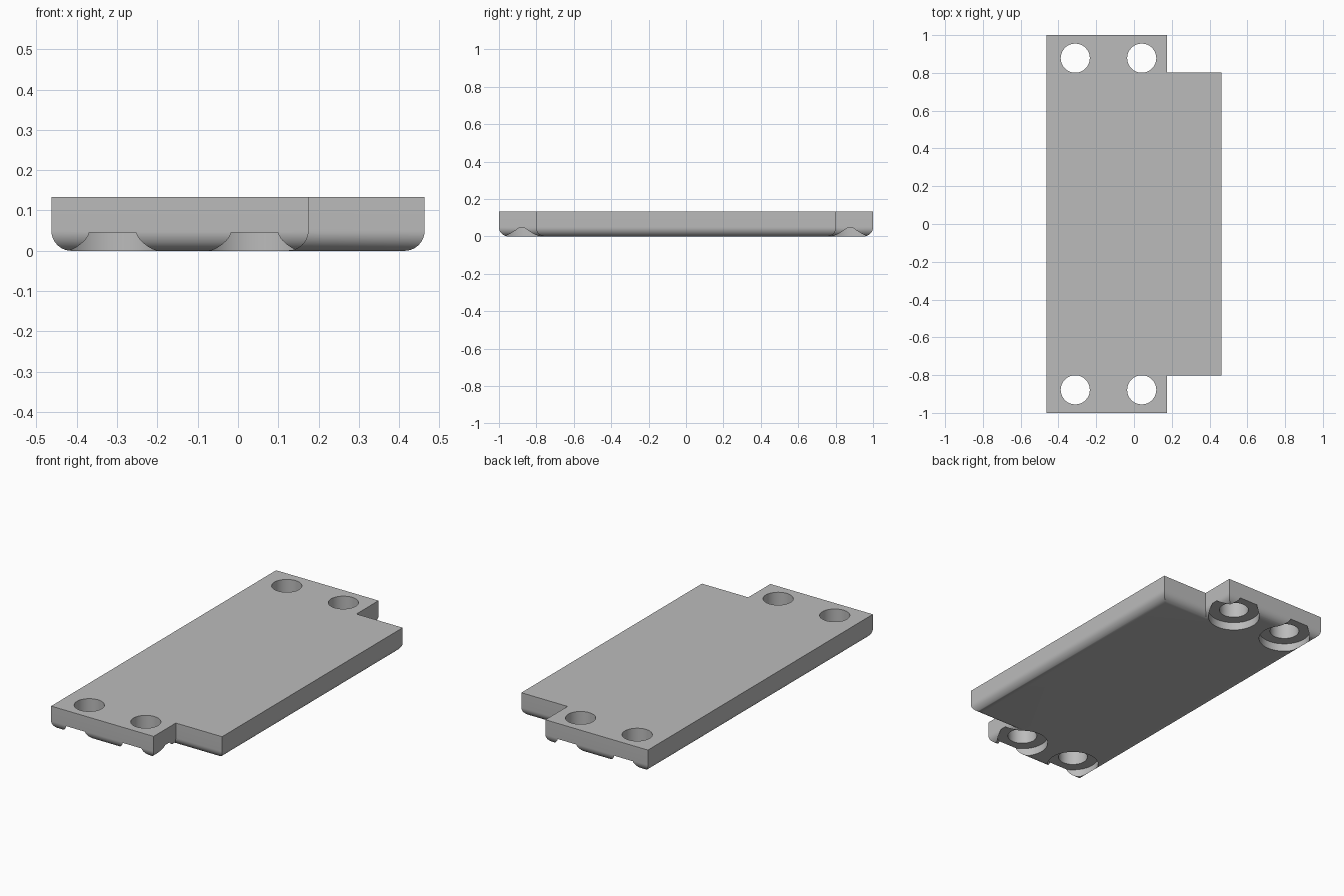
import bpy, bmesh, math

if "Cube" in bpy.data.objects:
    bpy.data.objects.remove(bpy.data.objects["Cube"])

HX, TOP, FILLET = 0.463, 0.133, 0.05
TAB_X, SHOULDER_Y = 0.175, 0.803

grey = bpy.data.materials.new("grey")
grey.diffuse_color = (0.5, 0.5, 0.5, 1)
grey.use_nodes = True
grey.node_tree.nodes["Principled BSDF"].inputs["Base Color"].default_value = grey.diffuse_color

# Plate outline: corner x, y and the inward direction used to round the lower rim
half = [(-HX, -1, 1), (TAB_X, -1, -1), (TAB_X, -SHOULDER_Y, -1), (HX, -SHOULDER_Y, -1)]
outline = [(x, y, sx, 1) for x, y, sx in half]
outline += [(x, -y, sx, -1) for x, y, sx in reversed(half)]

# Plate body: stacked outlines, shrinking along a quarter circle to the underside
bm = bmesh.new()
levels = [(0, TOP)]
for i in range(13):
    a = math.radians(90 * i / 12)
    levels.append((FILLET * (1 - math.cos(a)), FILLET * (1 - math.sin(a))))
rings = [[bm.verts.new((x + sx * d, y + sy * d, z)) for x, y, sx, sy in outline]
         for d, z in levels]
n = len(outline)
for upper, lower in zip(rings, rings[1:]):
    for i in range(n):
        j = (i + 1) % n
        bm.faces.new((upper[i], lower[i], lower[j], upper[j]))
bm.faces.new(rings[0])
bm.faces.new(rings[-1][::-1])
bmesh.ops.recalc_face_normals(bm, faces=bm.faces)
mesh = bpy.data.meshes.new("plate")
bm.to_mesh(mesh)
bm.free()
mesh.materials.append(grey)
plate = bpy.data.objects.new("plate", mesh)
bpy.context.collection.objects.link(plate)


def cut(name, x, y, radius, z0, z1):
    """Subtract an upright cylinder from the plate."""
    bpy.ops.mesh.primitive_cylinder_add(vertices=64, radius=radius, depth=z1 - z0,
                                        location=(x, y, (z0 + z1) / 2))
    tool = bpy.context.object
    tool.name = name
    tool.data.materials.append(grey)
    mod = plate.modifiers.new(name, 'BOOLEAN')
    mod.operation, mod.solver, mod.object = 'DIFFERENCE', 'EXACT', tool
    bpy.context.view_layer.objects.active = plate
    bpy.ops.object.modifier_apply(modifier=mod.name)
    bpy.data.objects.remove(tool)


# Screw holes with wide recesses underneath
for x in (-0.311, 0.041):
    for y in (-0.878, 0.878):
        cut("recess_cutter", x, y, 0.135, -0.1, 0.045)
        cut("hole_cutter", x, y, 0.077, -0.1, 0.3)

bpy.ops.object.select_all(action='DESELECT')
plate.select_set(True)
bpy.context.view_layer.objects.active = plate
bpy.ops.object.shade_smooth_by_angle(angle=math.radians(30))
